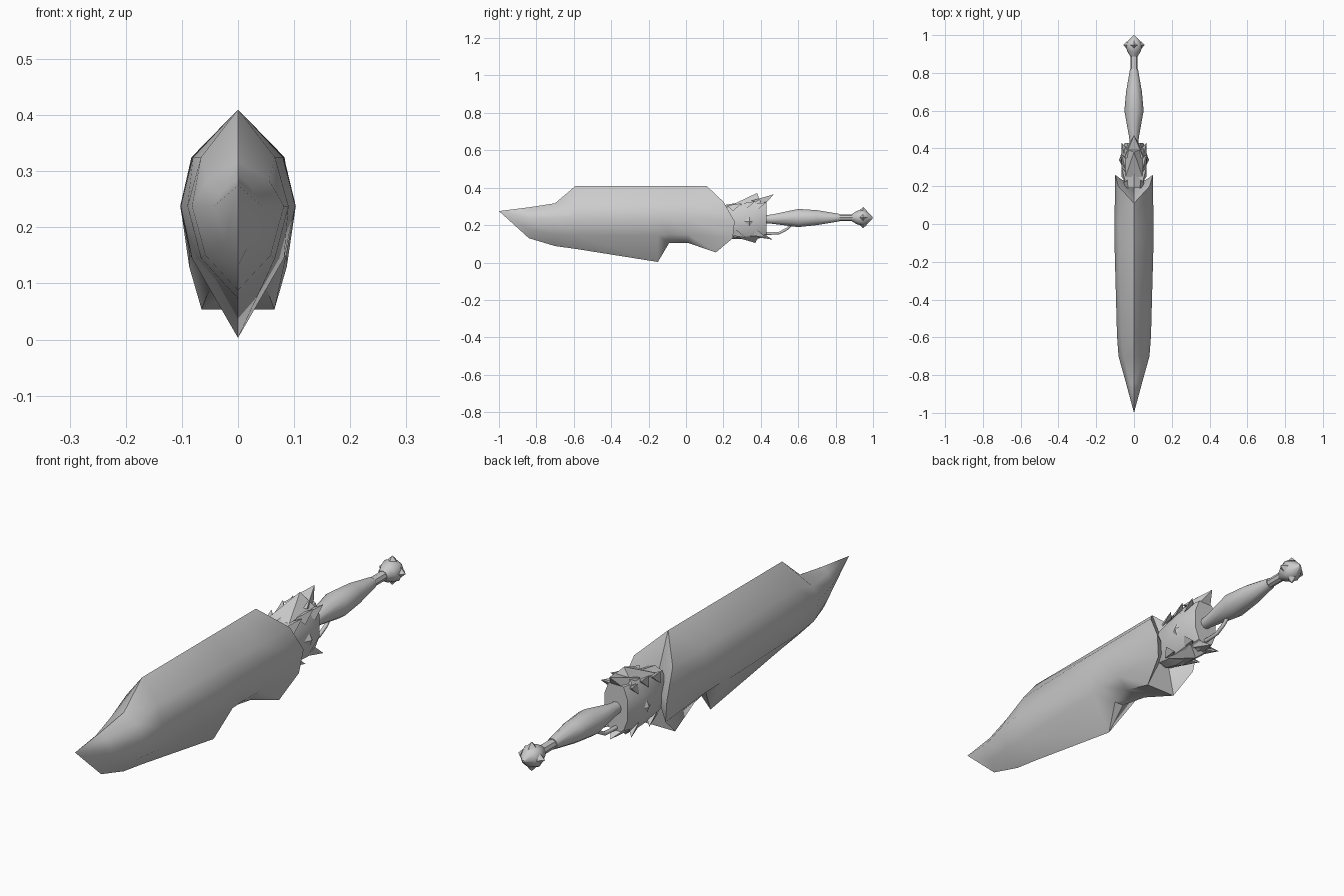
import bpy, bmesh, math

if "Cube" in bpy.data.objects:
    bpy.data.objects.remove(bpy.data.objects["Cube"])

grey = bpy.data.materials.new("plain grey")
grey.diffuse_color = (0.6, 0.6, 0.6, 1)
grey.use_nodes = True
grey.node_tree.nodes["Principled BSDF"].inputs["Base Color"].default_value = grey.diffuse_color


def finish(name, bm, angle=40):
    bmesh.ops.remove_doubles(bm, verts=bm.verts[:], dist=0.0005)
    bmesh.ops.recalc_face_normals(bm, faces=bm.faces[:])
    mesh = bpy.data.meshes.new(name)
    bm.to_mesh(mesh)
    bm.free()
    mesh.materials.append(grey)
    ob = bpy.data.objects.new(name, mesh)
    bpy.context.collection.objects.link(ob)
    bpy.ops.object.select_all(action='DESELECT')
    ob.select_set(True)
    bpy.context.view_layer.objects.active = ob
    bpy.ops.object.shade_smooth_by_angle(angle=math.radians(angle))
    return ob


def loft(name, rings, start=None, end=None, angle=40):
    """Skin closed rings; the ends close on an apex point or with a flat cap."""
    bm = bmesh.new()
    loops = [[bm.verts.new(p) for p in r] for r in rings]
    n = len(loops[0])
    for a, b in zip(loops, loops[1:]):
        for i in range(n):
            j = (i + 1) % n
            bm.faces.new((a[i], a[j], b[j], b[i]))
    for loop, apex in ((loops[0], start), (loops[-1], end)):
        if apex:
            tip = bm.verts.new(apex)
            for i in range(n):
                bm.faces.new((loop[i], loop[(i + 1) % n], tip))
        else:
            bm.faces.new(loop)
    return finish(name, bm, angle)


def mirrored(half):
    """Ring from a right half listed top to bottom."""
    return half + [(-x, y, z) for x, y, z in reversed(half)]


def spike(name, base, tip):
    bm = bmesh.new()
    b = [bm.verts.new(p) for p in base]
    t = bm.verts.new(tip)
    bm.faces.new(b)
    for i in range(len(b)):
        bm.faces.new((b[i], b[(i + 1) % len(b)], t))
    return finish(name, bm, 20)


def lathe(name, profile, sides, squash=1.0):
    """Turn (y, radius, centre z) stations about the long axis."""
    rings = [[(r * math.cos(2 * math.pi * k / sides), y,
               z + squash * r * math.sin(2 * math.pi * k / sides))
              for k in range(sides)] for y, r, z in profile]
    return loft(name, rings, angle=45)


# Sheath stations: y, top z, upper (x, z), middle (x, z), lower (x, z), keel (x, z)
stations = [
    (-0.84, 0.295, (0.022, 0.275), (0.043, 0.238), (0.022, 0.175), (0, 0.130)),
    (-0.70, 0.317, (0.055, 0.285), (0.082, 0.238), (0.058, 0.150), (0, 0.088)),
    (-0.59, 0.410, (0.066, 0.325), (0.090, 0.238), (0.066, 0.145), (0, 0.073)),
    (-0.15, 0.410, (0.080, 0.325), (0.102, 0.238), (0.082, 0.145), (0, 0.003)),
    (-0.09, 0.410, (0.081, 0.325), (0.103, 0.238), (0.084, 0.150), (0.02, 0.105)),
    (0.01, 0.410, (0.082, 0.325), (0.103, 0.238), (0.086, 0.150), (0.045, 0.105)),
]
rings = [mirrored([(0, y, top)] + [(x, y, z) for x, z in side])
         for y, top, *side in stations]
# Slanted mouth of the sheath
rings.append(mirrored([(0, 0.11, 0.41), (0.083, 0.20, 0.325), (0.1, 0.26, 0.22),
                       (0.087, 0.25, 0.13), (0.065, 0.16, 0.054)]))
loft("sheath", rings, start=(0, -1, 0.275), end=(0, 0.19, 0.22), angle=50)

# Guard collar between sheath and grip
collar = []
for y, w, zt, zb in ((0.19, 0.048, 0.305, 0.14), (0.25, 0.058, 0.315, 0.125),
                     (0.36, 0.072, 0.335, 0.125), (0.43, 0.050, 0.335, 0.135)):
    m = (zt + zb) / 2
    h = (zt - zb) / 2
    collar.append(mirrored([(0, y, zt), (w * 0.65, y, zt - h * 0.15), (w, y, m + h * 0.4),
                            (w, y, m - h * 0.4), (w * 0.65, y, zb + h * 0.15), (0, y, zb)]))
loft("collar", collar, angle=35)

# Jagged crests on the collar: centre fins and side thorns above and below
spike("top_crest", [(-0.05, 0.35, 0.33), (0.05, 0.35, 0.33), (0.03, 0.42, 0.31),
                    (-0.03, 0.42, 0.31)], (0, 0.47, 0.365))
spike("top_ridge", [(-0.045, 0.25, 0.31), (0.045, 0.25, 0.31), (0.05, 0.40, 0.32),
                    (-0.05, 0.40, 0.32)], (0, 0.38, 0.372))
spike("bottom_crest", [(-0.04, 0.35, 0.14), (0.04, 0.35, 0.14), (0.03, 0.42, 0.15),
                       (-0.03, 0.42, 0.15)], (0, 0.465, 0.122))
spike("bottom_ridge", [(-0.04, 0.25, 0.14), (0.04, 0.25, 0.14), (0.04, 0.39, 0.14),
                       (-0.04, 0.39, 0.14)], (0, 0.37, 0.105))
for s, side in ((1, "right"), (-1, "left")):
    for k, (y, z, up) in enumerate(((0.25, 0.305, 1), (0.32, 0.315, 1), (0.38, 0.31, 1),
                                    (0.27, 0.145, -1), (0.38, 0.145, -1))):
        spike(f"{side}_thorn_{k}", [(s * 0.045, y - 0.03, z), (s * 0.065, y, z - 0.03 * up),
                                    (s * 0.045, y + 0.03, z), (s * 0.025, y, z)],
              (s * 0.066, y + 0.05, z + 0.012 * up))
    # Diamond stud on the side of the collar
    spike(f"{side}_stud", [(s * 0.065, 0.31, 0.22), (s * 0.068, 0.34, 0.25),
                           (s * 0.068, 0.365, 0.22), (s * 0.068, 0.34, 0.19)],
          (s * 0.08, 0.34, 0.22))

# Curled finger hook below the grip
curve = bpy.data.curves.new("finger_hook", 'CURVE')
curve.dimensions = '3D'
curve.bevel_depth = 0.008
curve.bevel_resolution = 1
curve.use_fill_caps = True
path = [(0, 0.40, 0.155), (0, 0.45, 0.155), (0, 0.50, 0.158), (0, 0.54, 0.18), (0, 0.56, 0.20)]
spline = curve.splines.new('POLY')
spline.points.add(len(path) - 1)
for p, co in zip(spline.points, path):
    p.co = (*co, 1)
curve.materials.append(grey)
bpy.context.collection.objects.link(bpy.data.objects.new("finger_hook", curve))

# Swelling grip and its slim neck
lathe("grip", [(0.42, 0.022, 0.232), (0.46, 0.026, 0.232), (0.60, 0.051, 0.238),
               (0.70, 0.042, 0.240), (0.82, 0.021, 0.240)], 10)
lathe("grip_neck", [(0.79, 0.018, 0.240), (0.91, 0.018, 0.240)], 8)

# Faceted pommel with small points around it
lathe("pommel", [(0.888, 0.020, 0.24), (0.915, 0.036, 0.24), (0.945, 0.045, 0.24),
                 (0.970, 0.033, 0.24), (0.998, 0.004, 0.24)], 8)
for k, (dx, dz) in enumerate(((1, 0), (0, 1), (-1, 0), (0, -1))):
    base = [(dx * 0.036 + dz * a, 0.947 + b, 0.24 + dz * 0.036 + dx * a)
            for a, b in ((0.02, 0), (0, 0.022), (-0.02, 0), (0, -0.022))]
    spike(f"pommel_point_{k}", base, (dx * 0.057, 0.947, 0.24 + dz * 0.057))
